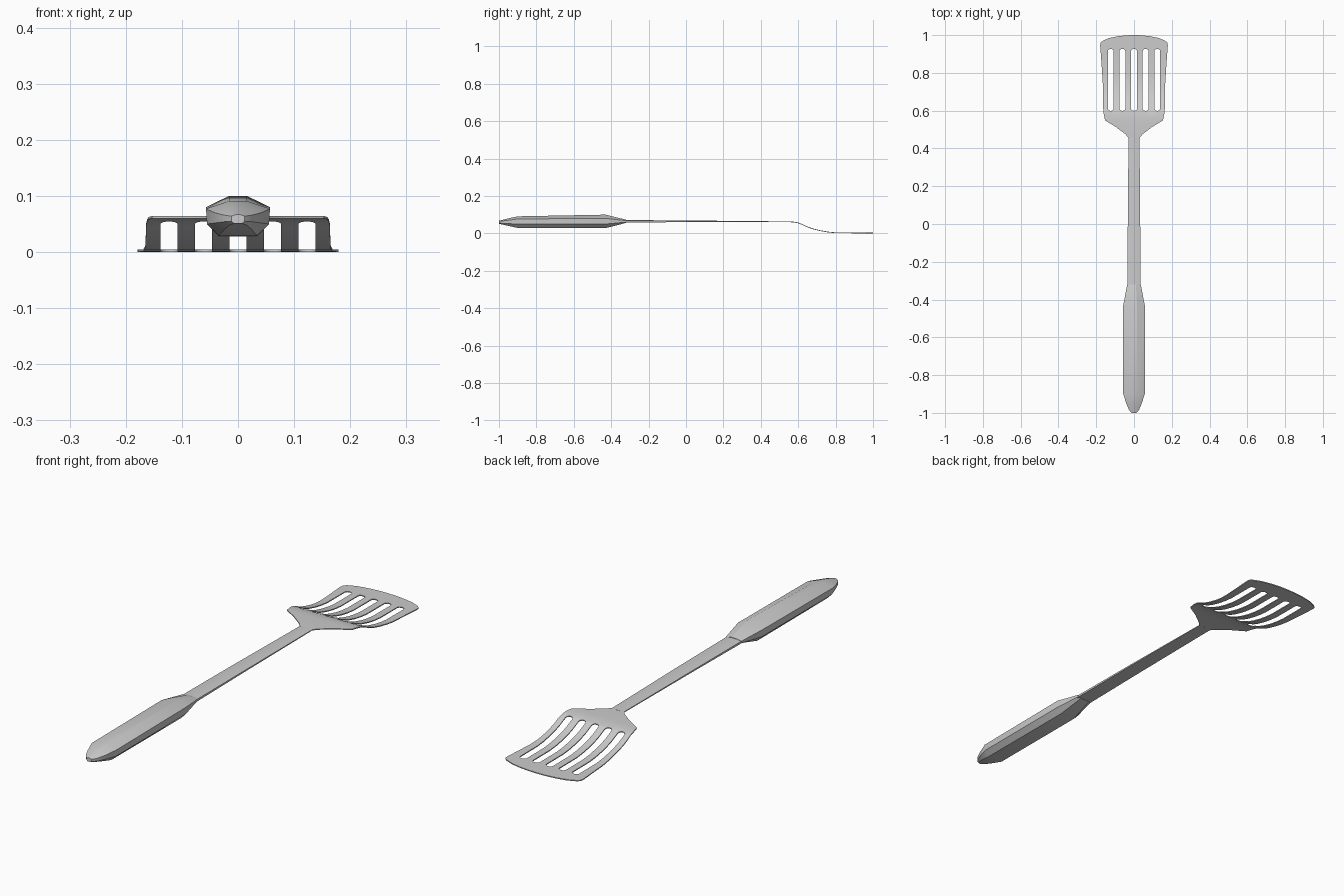
import bpy, bmesh, math

if "Cube" in bpy.data.objects:
    bpy.data.objects.remove(bpy.data.objects["Cube"])


def finish(name, bm, angle):
    bmesh.ops.recalc_face_normals(bm, faces=bm.faces[:])
    me = bpy.data.meshes.new(name)
    bm.to_mesh(me)
    bm.free()
    ob = bpy.data.objects.new(name, me)
    bpy.context.collection.objects.link(ob)
    bpy.ops.object.select_all(action='DESELECT')
    ob.select_set(True)
    bpy.context.view_layer.objects.active = ob
    bpy.ops.object.shade_smooth_by_angle(angle=math.radians(angle))
    return ob


def loft(name, stations, section, angle):
    """Skin mirrored half sections placed along y."""
    bm = bmesh.new()
    rings = []
    for y, *dims in stations:
        half = section(*dims)
        ring = half + [(-x, z) for x, z in reversed(half)]
        rings.append([bm.verts.new((x, y, z)) for x, z in ring])
    for a, b in zip(rings, rings[1:]):
        for i in range(len(a)):
            j = (i + 1) % len(a)
            bm.faces.new((a[i], a[j], b[j], b[i]))
    bm.faces.new(rings[0])
    bm.faces.new(rings[-1])
    return finish(name, bm, angle)


# Faceted grip: half width, top, upper side, lower side, bottom
def grip_section(w, top, upper, lower, bottom):
    return [(w * .28, top), (w, upper), (w * .97, lower), (w * .6, bottom)]


loft("handle", [
    (-1.0, .012, .067, .064, .055, .051),
    (-.985, .026, .071, .066, .054, .048),
    (-.95, .041, .080, .070, .052, .040),
    (-.90, .057, .091, .077, .050, .029),
    (-.43, .057, .100, .080, .050, .028),
    (-.32, .036, .073, .068, .060, .056)], grip_section, 20)


# Thin shaft with a slightly crowned top
def shaft_section(w, top, bottom):
    return [(w * .4, top), (w, top - (top - bottom) * .3), (w, bottom)]


loft("shaft", [
    (-.33, .035, .071, .058),
    (0, .033, .069, .060),
    (.461, .029, .0645, .0598)], shaft_section, 30)

# Slotted blade: flat outline with holes, sliced, bent and thickened
PROFILE = [(.45, .062), (.55, .062), (.575, .0605), (.60, .056), (.62, .048),
           (.65, .034), (.68, .024), (.72, .014), (.76, .007), (.80, .004),
           (1.01, .003)]
THICK = .004


def blade_height(y):
    for (y0, z0), (y1, z1) in zip(PROFILE, PROFILE[1:]):
        if y <= y1:
            return z0 + (z1 - z0) * (y - y0) / (y1 - y0)
    return PROFILE[-1][1]


def add_loop(bm, pts):
    vs = [bm.verts.new((x, y, 0)) for x, y in pts]
    return [bm.edges.new((vs[i], vs[(i + 1) % len(vs)])) for i in range(len(vs))]


bm = bmesh.new()
right = [(.029, .455), (.045, .475), (.095, .513), (.153, .548), (.160, .58),
         (.164, .62), (.165, .74), (.172, .85), (.179, .945), (.177, .96),
         (.165, .97), (.13, .985), (.085, .994), (.04, .999)]
edges = add_loop(bm, right + [(0, 1.0)] + [(-x, y) for x, y in reversed(right)])
r = .0155
for k in range(-2, 3):
    cx = k * .0615
    arc = [math.pi * i / 8 for i in range(9)]
    pts = [(cx + r * math.cos(a), .915 + .012 * math.sin(a)) for a in arc]
    pts += [(cx - r * math.cos(a), .611 - .012 * math.sin(a)) for a in arc]
    edges += add_loop(bm, pts)
bmesh.ops.triangle_fill(bm, edges=edges, use_beauty=True, use_dissolve=False,
                        normal=(0, 0, 1))
for y, _ in PROFILE[1:-1]:
    bmesh.ops.bisect_plane(bm, geom=bm.verts[:] + bm.edges[:] + bm.faces[:],
                           plane_co=(0, y, 0), plane_no=(0, 1, 0), dist=1e-5)
for v in bm.verts:
    v.co.z = blade_height(v.co.y) - THICK / 2
top = bmesh.ops.extrude_face_region(bm, geom=bm.faces[:], use_keep_orig=True)
for g in top["geom"]:
    if isinstance(g, bmesh.types.BMVert):
        g.co.z += THICK
low = min(v.co.z for v in bm.verts)
for v in bm.verts:
    v.co.z -= max(0, low) * (1 if v.co.y > .8 else 0)
finish("blade", bm, 30)
